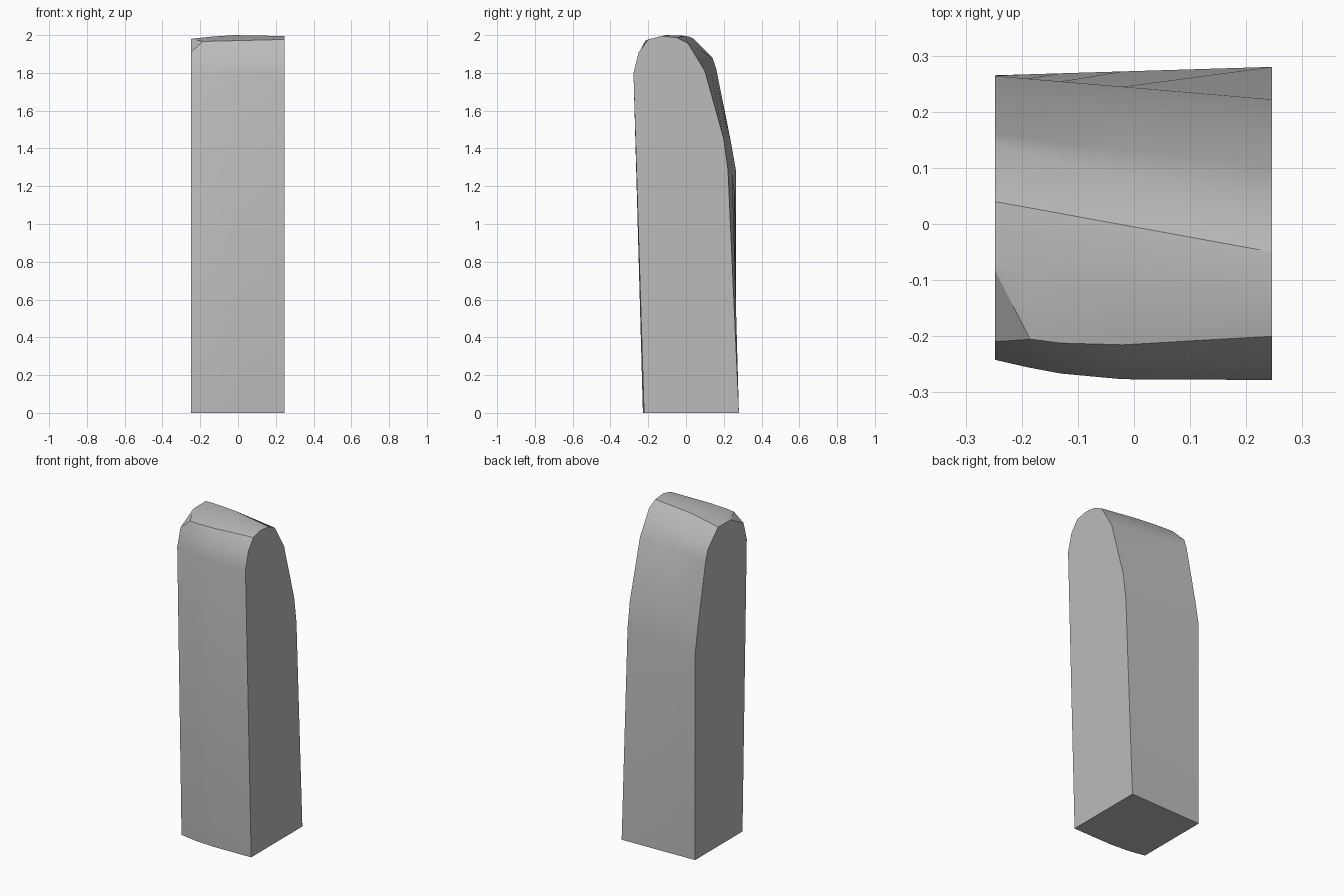
import bpy, bmesh
from mathutils import Vector

cube = bpy.data.objects.get("Cube")
if cube:
    bpy.data.objects.remove(cube, do_unlink=True)

grey = bpy.data.materials.new("plain_grey")
grey.use_nodes = True
colour = (0.5, 0.5, 0.5, 1)
grey.diffuse_color = colour
grey.node_tree.nodes["Principled BSDF"].inputs["Base Color"].default_value = colour

# End profiles as (y, z), from the front foot over the crown to the back foot
low_end = [(-.20, 0), (-.242, 1.8), (-.21, 1.91), (-.195, 1.965), (-.08, 1.98),
           (.04, 1.98), (.14, 1.88), (.16, 1.82), (.235, 1.45), (.264, 1.285), (.265, 0)]
high_end = [(-.222, 0), (-.278, 1.8), (-.25, 1.91), (-.20, 1.977), (-.13, 1.995),
            (-.05, 1.987), (.01, 1.957), (.10, 1.81), (.20, 1.45), (.222, 1.29), (.28, 0)]
# Stations: x, forward bulge of the front face, rise of the crown
stations = [(-.248, 0, 0), (-.19, .009, .005), (-.13, .016, .009),
            (-.02, .018, .013), (.246, 0, 0)]
x_min, x_max = stations[0][0], stations[-1][0]

bm = bmesh.new()
rings = []
for x, bulge, rise in stations:
    t = (x - x_min) / (x_max - x_min)
    ring = []
    for i, (a, b) in enumerate(zip(low_end, high_end)):
        y, z = Vector(a).lerp(Vector(b), t)
        if i < 4:
            y -= bulge
        if i in (4, 5):
            z += rise
        ring.append(bm.verts.new((x, y, z)))
    rings.append(ring)

# Skin between the stations, then flat end caps
count = len(low_end)
for r, s in zip(rings, rings[1:]):
    for i in range(count):
        j = (i + 1) % count
        bm.faces.new((r[i], r[j], s[j], s[i]))
bm.faces.new(rings[0])
bm.faces.new(rings[-1])
bmesh.ops.recalc_face_normals(bm, faces=bm.faces)

# Slice the small facet off the front corner of the crown
p, q, s = Vector((x_min, -.21, 1.911)), Vector((x_min, -.08, 1.981)), Vector((-.19, -.19, 1.971))
normal = (s - p).cross(q - p).normalized()
cut = bmesh.ops.bisect_plane(bm, geom=bm.verts[:] + bm.edges[:] + bm.faces[:],
                             plane_co=p, plane_no=normal, clear_outer=True)
rim = [e for e in bm.edges if e.is_boundary]
bmesh.ops.holes_fill(bm, edges=rim)
bmesh.ops.recalc_face_normals(bm, faces=bm.faces)

mesh = bpy.data.meshes.new("rounded_block")
bm.to_mesh(mesh)
bm.free()
mesh.materials.append(grey)
block = bpy.data.objects.new("rounded_block", mesh)
bpy.context.collection.objects.link(block)
bpy.context.view_layer.objects.active = block
block.select_set(True)
bpy.ops.object.shade_smooth_by_angle(angle=0.55)
